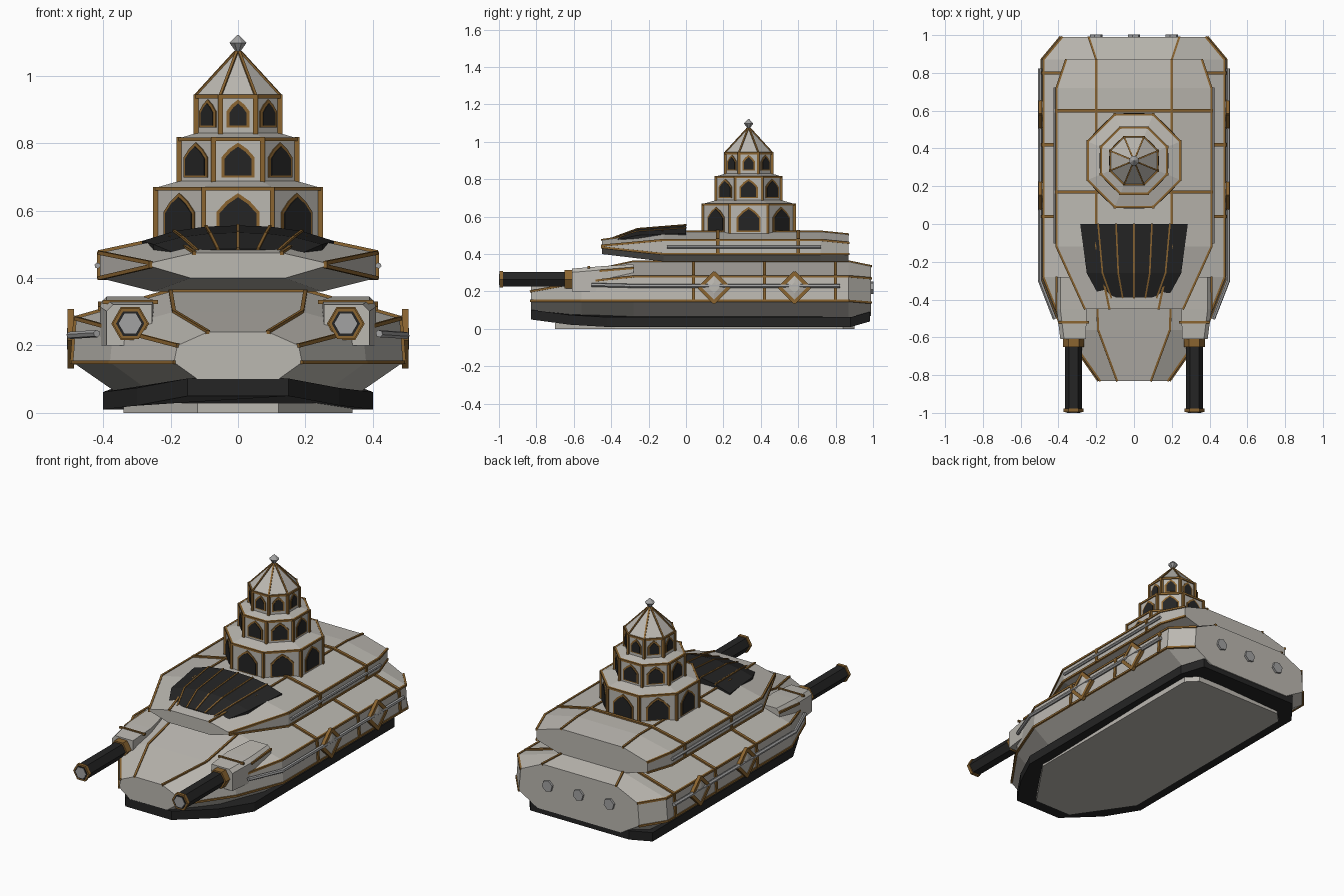
import bpy, bmesh, math
from mathutils import Vector, Matrix

if "Cube" in bpy.data.objects:
    bpy.data.objects.remove(bpy.data.objects["Cube"])


def material(name, rgb):
    m = bpy.data.materials.new(name)
    m.use_nodes = True
    m.diffuse_color = (*rgb, 1)
    m.node_tree.nodes["Principled BSDF"].inputs["Base Color"].default_value = (*rgb, 1)
    return m


STONE = material("pale stone grey", (.50, .48, .44))
BLACK = material("dark metal", (.018, .018, .018))
GOLD = material("aged brass", (.26, .13, .03))
SILVER = material("silver", (.36, .36, .36))


def build(name, mat, *makers):
    """Run each maker on one bmesh and keep the result as an object."""
    bm = bmesh.new()
    for make in makers:
        make(bm)
    bmesh.ops.recalc_face_normals(bm, faces=bm.faces)
    mesh = bpy.data.meshes.new(name)
    bm.to_mesh(mesh)
    bm.free()
    mesh.materials.append(mat)
    ob = bpy.data.objects.new(name, mesh)
    bpy.context.scene.collection.objects.link(ob)
    return ob


def loft(rings):
    def make(bm):
        loops = [[bm.verts.new(p) for p in r] for r in rings]
        n = len(loops[0])
        for a, b in zip(loops, loops[1:]):
            for i in range(n):
                j = (i + 1) % n
                bm.faces.new((a[i], a[j], b[j], b[i]))
        bm.faces.new(loops[0][::-1])
        bm.faces.new(loops[-1])
    return make


def beam(points, r=.009, sides=4):
    """Straight bars along a path."""
    def make(bm):
        for a, b in zip(points, points[1:]):
            a, b = Vector(a), Vector(b)
            d = b - a
            mat = Matrix.Translation((a + b) / 2) @ d.to_track_quat('Z', 'Y').to_matrix().to_4x4()
            bmesh.ops.create_cone(bm, cap_ends=True, segments=sides, radius1=r, radius2=r,
                                  depth=d.length + r * .6, matrix=mat @ Matrix.Rotation(math.pi / 4, 4, 'Z'))
    return make


def mirror(points):
    return [(-x, y, z) for x, y, z in points]


def both(points, r=.009, sides=4):
    return [beam(points, r, sides), beam(mirror(points), r, sides)]


# Octagonal body sections: y, then top, shoulder, lower and bottom corners (x, z)
HULL = [(.99, (.24, .335), (.38, .27), (.39, .14), (.27, .07)),
        (.87, (.20, .36), (.48, .28), (.49, .15), (.36, .06)),
        (-.28, (.20, .36), (.48, .28), (.49, .15), (.36, .06)),
        (-.56, (.19, .30), (.37, .25), (.38, .15), (.27, .07)),
        (-.83, (.09, .24), (.18, .20), (.19, .15), (.12, .10))]
DECK = [(.87, (.20, .505), (.36, .46), (.36, .40), (.22, .36)),
        (.72, (.20, .52), (.41, .475), (.41, .40), (.25, .36)),
        (-.12, (.20, .52), (.41, .475), (.41, .40), (.25, .36)),
        (-.45, (.13, .475), (.26, .445), (.26, .435), (.14, .40))]


def body(name, sections):
    rings = []
    for y, *pts in sections:
        half = [(x, y, z) for x, z in pts]
        rings.append(half + mirror(half)[::-1])
    build(name, STONE, loft(rings))


def edge(sections, corner):
    return [(s[1 + corner][0], s[0], s[1 + corner][1]) for s in sections]


def at(sections, y, corner):
    """Point on a corner line at a given y."""
    line = edge(sections, corner)
    for a, b in zip(line, line[1:]):
        if b[1] <= y <= a[1]:
            return tuple(Vector(a).lerp(Vector(b), (a[1] - y) / (a[1] - b[1])))


body("hull", HULL)
body("upper_deck", DECK)

# Brass edging and cross bands
trims = []
for c in range(3):
    trims += both(edge(HULL, c), .008) + both(edge(DECK, c), .008)
for y in (.80, .42, .04):
    trims += both([at(HULL, y, c) for c in range(3)], .012)
for y in (.60, .17):
    side = [at(DECK, y, c) for c in (2, 1, 0)]
    trims.append(beam(side + mirror(side)[::-1], .012))
front = at(HULL, -.28, 0)
trims.append(beam([front, mirror([front])[0]], .009))
build("brass_edging", GOLD, *trims)

# Silver hand rails
rails = both([(.42, -.50, .235), (.498, -.30, .23), (.498, .82, .23)], .011, 6)
rails += both([(.417, -.10, .437), (.417, .72, .437)], .009, 6)
build("side_rails", SILVER, *rails)

# Dark skirt and belly plate
half = [(.15, -.83, .05), (.30, -.62, .022), (.40, -.42, .01), (.40, .88, .01), (.32, .985, .04)]
low = half + mirror(half)[::-1]
build("skirt", BLACK, loft([low, [(x, y, z + .052) for x, y, z in low]]))
half = [(.12, -.70), (.34, -.38), (.34, .84), (.28, .90)]
flat = half + [(-x, y) for x, y in half[::-1]]
build("belly_plate", STONE, loft([[(x, y, z) for x, y in flat] for z in (0, .03)]))

# Side diamonds
frames, plates = [], []
for s in (-1, 1):
    for y in (.15, .58):
        def diamond(r, x):
            return [(s * x, y + r * math.cos(a), .22 + r * math.sin(a))
                    for a in (k * math.pi / 2 for k in range(4))]
        d = diamond(.078, .496)
        frames.append(beam(d + d[:1], .014))
        plates.append(loft([diamond(.07, .485), diamond(.07, .5), diamond(.03, .507)]))
build("diamond_frames", GOLD, *frames)
build("diamond_plates", STONE, *plates)

# Stern ports
build("stern_ports", SILVER, *[beam([(x, .985, .22), (x, .992, .22)], .034, 6) for x in (-.2, 0, .2)])

# Ribbed engine cover: arched rows, each (y, half width, edge z, crown z)
ROWS = [(.0, .285, .51, .556), (-.26, .25, .50, .535), (-.39, .18, .47, .487)]
STEPS = 6


def arch(row, i):
    y, w, z0, z1 = row
    t = 2 * i / STEPS - 1
    return (w * t, y, z0 + (z1 - z0) * (1 - abs(t) ** 2.5))


rings = [[arch(r, i) for i in range(STEPS + 1)] + [(r[1], r[0], .44), (-r[1], r[0], .44)] for r in ROWS]
build("engine_cover", BLACK, loft(rings))
build("engine_ribs", GOLD, *[beam([arch(r, i) for r in ROWS], .006) for i in range(1, STEPS)])

# Gun mounts and barrels
for s, label in ((1, "left"), (-1, "right")):
    box = []
    for y, x0, x1, z0, z1 in ((-.61, .255, .39, .20, .322), (-.45, .25, .41, .20, .335),
                              (-.28, .28, .41, .29, .345)):
        box.append([(s * x0, y, z0), (s * x1, y, z0), (s * x1, y, z1 - .02),
                    (s * (x1 - .02), y, z1), (s * x0, y, z1)])
    build(label + "_gun_mount", STONE, loft(box))

    def tube(y0, y1, r):
        def make(bm):
            ring = [(s * .32 + r * math.cos(k * math.pi / 3), r * math.sin(k * math.pi / 3) + .265)
                    for k in range(6)]
            loft([[(x, y, z) for x, z in ring] for y in (y0, y1)])(bm)
        return make
    build(label + "_barrel", BLACK, tube(-.60, -.99, .046))
    build(label + "_barrel_bands", GOLD, tube(-.60, -.65, .056), tube(-.978, -.996, .052),
          beam([(s * .24, -.52, .329), (s * .40, -.52, .329)], .008),
          beam([(s * .41, -.46, .31), (s * .41, -.28, .325)], .008))
    build(label + "_bore_ring", BLACK, tube(-.99, -.998, .042))
    build(label + "_muzzle", SILVER, tube(-.99, -1.0, .034))

# Octagonal tower
CENTRE = .335


def corner(r, z, k):
    a = math.radians(22.5 + 45 * k)
    R = r / math.cos(math.pi / 8)
    return (R * math.cos(a), CENTRE + R * math.sin(a), z)


def octagon(r, z):
    return [corner(r, z, k) for k in range(8)]


TIERS = [(.245, .50, .668), (.175, .688, .815), (.125, .83, .942)]
profile = [(r, z) for r, a, b in TIERS for z in (a, b)] + [(.008, 1.07)]
build("tower", STONE, loft([octagon(r, z) for r, z in profile]))
posts = []
for r, z0, z1 in TIERS:
    rim = octagon(r, z1 - .003)
    posts.append(beam(rim + rim[:1], .008))
    posts += [beam([corner(r, z0, k), corner(r, z1, k)], .010) for k in range(8)]
posts += [beam([corner(.125, .942, k), corner(.008, 1.07, k)], .006) for k in range(8)]
build("tower_trim", GOLD, *posts)


def window(r, k, w, z, h, thick):
    shape = [(-w, 0), (w, 0), (w, .58), (w * .55, .82), (0, 1), (-w * .55, .82), (-w, .58)]
    turn = Matrix.Translation((0, CENTRE, 0)) @ Matrix.Rotation(k * math.pi / 4, 4, 'Z')
    return loft([[turn @ Vector((x, -r - d, z + t * h)) for x, t in shape] for d in (-.004, thick)])


surrounds, panes = [], []
for r, w, z, h in ((.245, .055, .525, .115), (.175, .04, .705, .085), (.125, .025, .853, .065)):
    for k in range(8):
        surrounds.append(window(r, k, w + .009, z - .006, h + .018, .004))
        panes.append(window(r, k, w, z, h, .007))
build("window_surrounds", GOLD, *surrounds)
build("window_panes", BLACK, *panes)

# Finial
build("finial", SILVER, loft([octagon(r, z) for r, z in ((.006, 1.06), (.009, 1.075), (.025, 1.098), (.002, 1.122))]))
